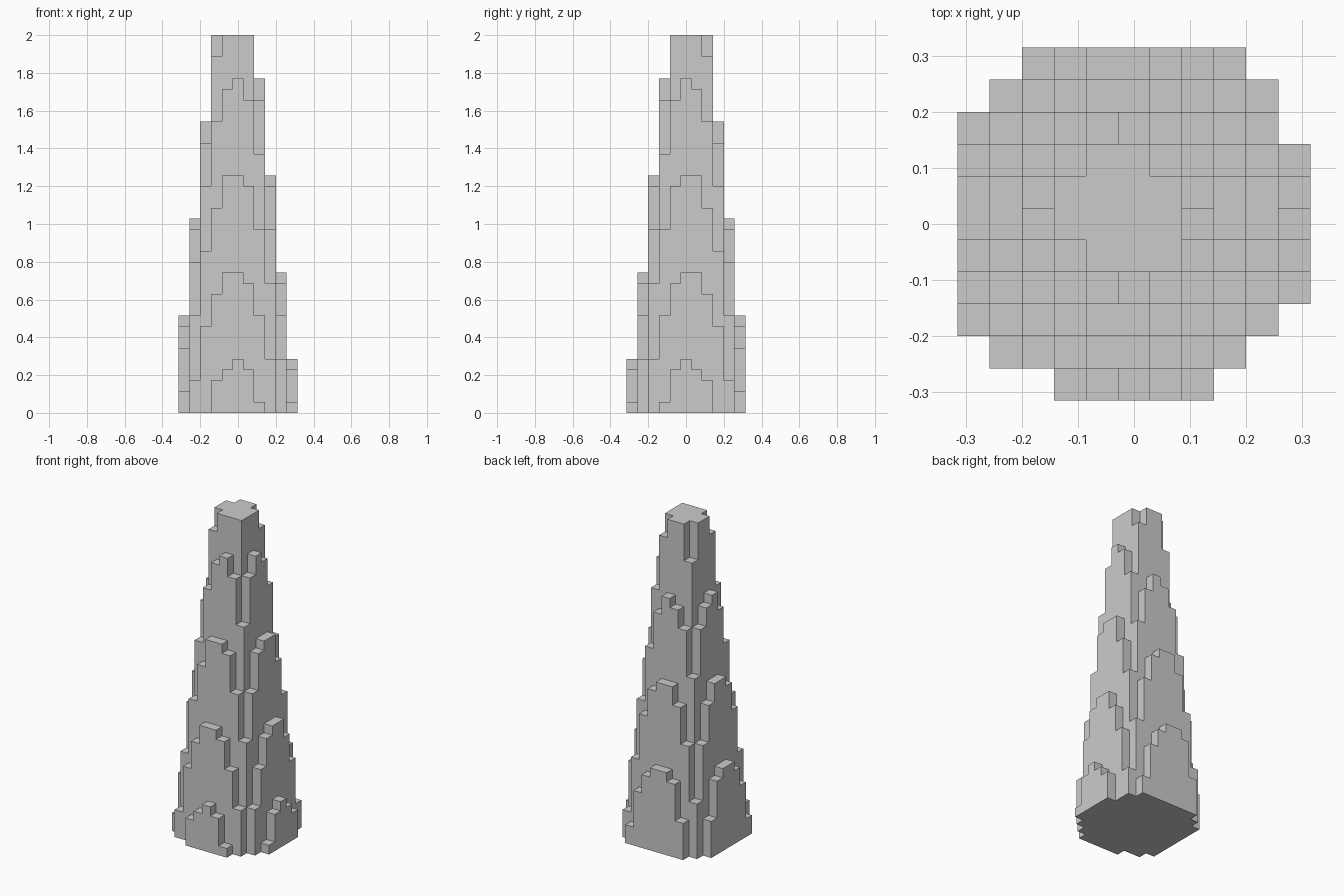
import bpy, bmesh, math

if "Cube" in bpy.data.objects:
    bpy.data.objects.remove(bpy.data.objects["Cube"])

V = 2 / 35            # cube size
LAYERS, HALF = 35, 5  # tower height, half width in cubes
OFF = 0.275           # cone axis offset, in cubes (-x, +y)
R0, TAPER = 5.2365, 0.115
SEG = math.radians(15)  # facets of the underlying 24-sided cone


def height(i, j):
    """Number of stacked cubes in column (i, j) touching the tapered cone."""
    if max(abs(i), abs(j)) > HALF:
        return 0
    dx = max(abs(i + OFF) - 0.5, 0)
    dy = max(abs(j - OFF) - 0.5, 0)
    ang = math.atan2(dy, dx) % SEG - SEG / 2
    dist = math.hypot(dx, dy) * math.cos(ang) / math.cos(SEG / 2)
    if dist > R0:
        return 0
    return min(LAYERS, math.floor((R0 - dist) / TAPER) + 1)


bm = bmesh.new()


def quad(pts):
    bm.faces.new([bm.verts.new((x * V, y * V, z * V)) for x, y, z in pts])


for i in range(-HALF, HALF + 1):
    for j in range(-HALF, HALF + 1):
        h = height(i, j)
        if h == 0:
            continue
        ring = [(i - .5, j - .5), (i + .5, j - .5), (i + .5, j + .5), (i - .5, j + .5)]
        # column top and underside
        quad([(x, y, h) for x, y in ring])
        quad([(x, y, 0) for x, y in reversed(ring)])
        # exposed sides above each neighbouring column
        for n, (di, dj) in enumerate([(0, -1), (1, 0), (0, 1), (-1, 0)]):
            a, b = ring[n], ring[(n + 1) % 4]
            for k in range(height(i + di, j + dj), h):
                quad([(*a, k), (*b, k), (*b, k + 1), (*a, k + 1)])

bmesh.ops.remove_doubles(bm, verts=bm.verts, dist=V * 0.01)
mesh = bpy.data.meshes.new("block_spire")
bm.to_mesh(mesh)
bm.free()
bpy.context.collection.objects.link(bpy.data.objects.new("block_spire", mesh))
